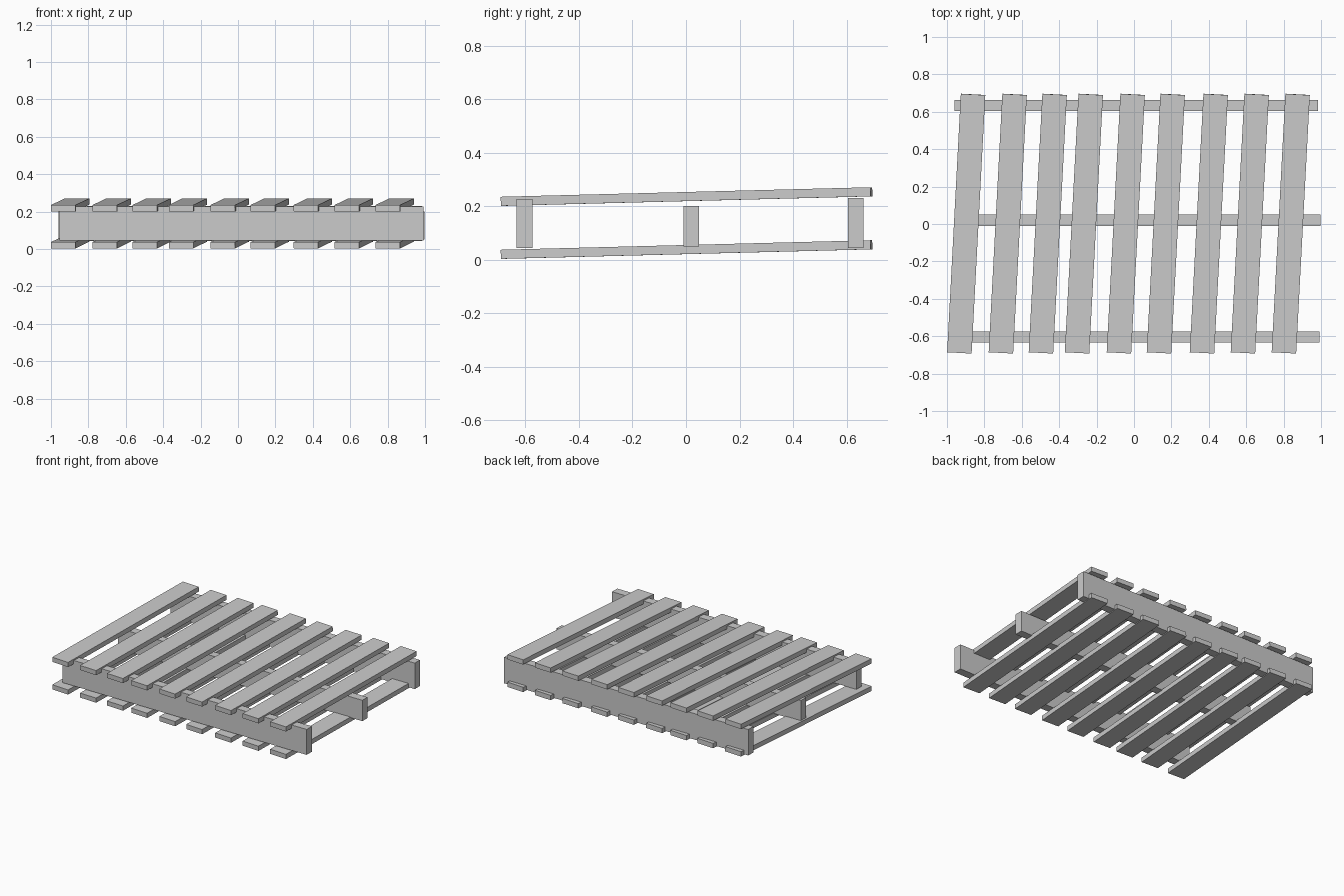
import bpy, bmesh
from math import atan2
from mathutils import Matrix, Euler

if "Cube" in bpy.data.objects:
    bpy.data.objects.remove(bpy.data.objects["Cube"])


def box(name, center, size, rot=(0, 0, 0)):
    mesh = bpy.data.meshes.new(name)
    bm = bmesh.new()
    bmesh.ops.create_cube(bm, size=1, matrix=Matrix.Diagonal((*size, 1)))
    bm.to_mesh(mesh)
    bm.free()
    obj = bpy.data.objects.new(name, mesh)
    obj.location = center
    obj.rotation_euler = Euler(rot)
    bpy.context.collection.objects.link(obj)
    return obj


# Slats: two decks, slightly skewed and rising towards the back
SLAT_X = [-0.897, -0.675, -0.461, -0.268, -0.044, 0.17, 0.4, 0.619, 0.838]
yaw = -atan2(0.073, 1.38)
pitch = atan2(0.0355, 1.38)
for deck, z in (("top", 0.236), ("bottom", 0.038)):
    for i, x in enumerate(SLAT_X):
        box(f"{deck}_slat_{i + 1}", (x, 0.002, z), (0.131, 1.384, 0.034), (pitch, 0, yaw))

# Beams: x centre, y centre, bottom and top heights
for name, x, y, z0, z1 in (("front_beam", 0.018, -0.604, 0.044, 0.227),
                           ("middle_beam", 0.024, 0.02, 0.05, 0.2),
                           ("back_beam", 0.012, 0.634, 0.043, 0.23)):
    box(name, (x, y, (z0 + z1) / 2), (1.945, 0.059, z1 - z0))
